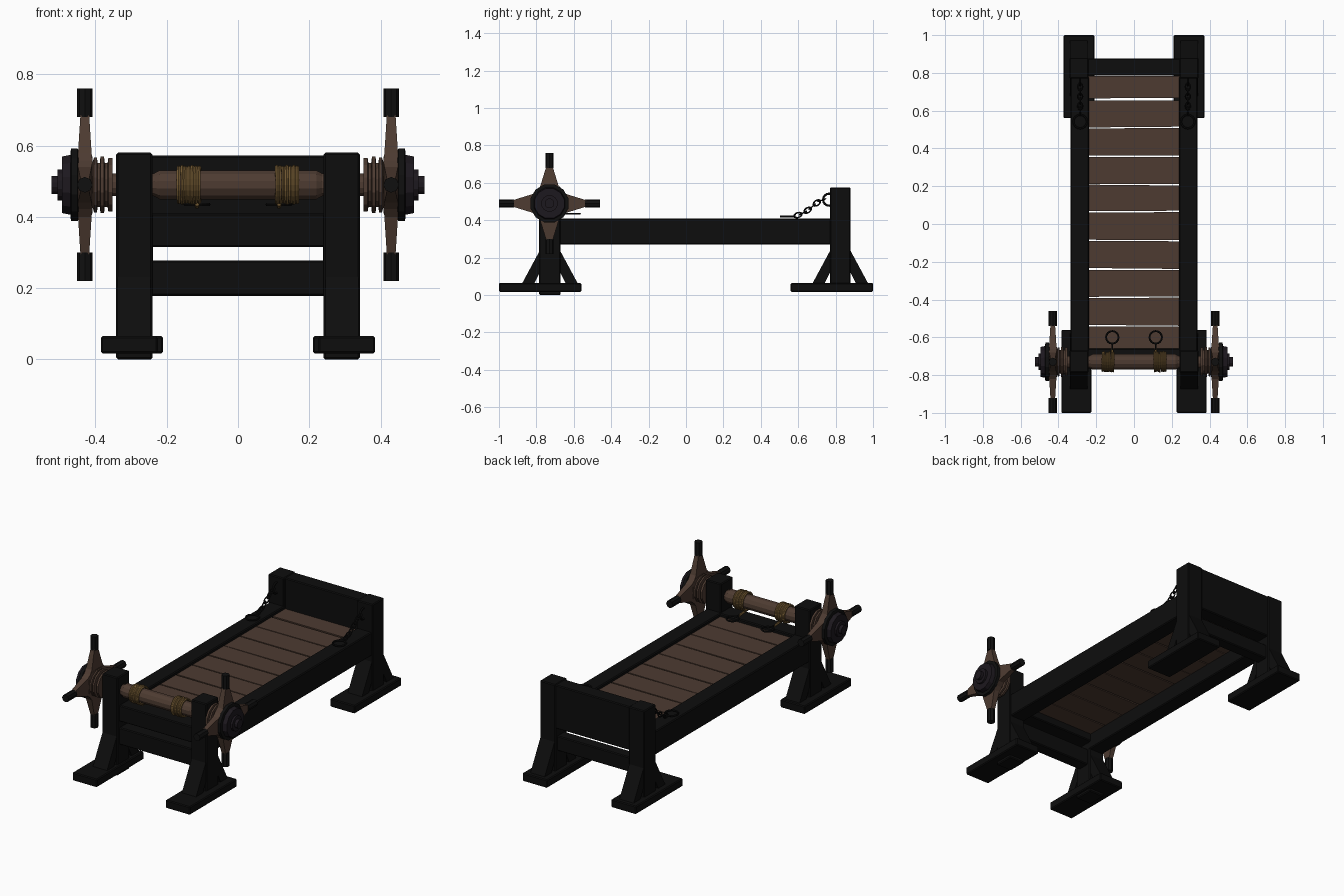
import bpy, bmesh, random
from math import pi, cos, sin
from mathutils import Vector, Matrix

if "Cube" in bpy.data.objects:
    bpy.data.objects.remove(bpy.data.objects["Cube"])

random.seed(4)


def material(name, rgb):
    m = bpy.data.materials.new(name)
    m.diffuse_color = (*rgb, 1)
    m.use_nodes = True
    m.node_tree.nodes["Principled BSDF"].inputs["Base Color"].default_value = m.diffuse_color
    return m


DARK = material("dark_wood", (0.004, 0.004, 0.004))
BROWN = material("brown_wood", (0.075, 0.044, 0.031))
ROPE = material("rope", (0.17, 0.10, 0.032))
IRON = material("iron", (0.012, 0.009, 0.013))
BLACK = material("black_iron", (0.005, 0.005, 0.005))


def finish(name, bm, mat, bevel=0):
    bmesh.ops.recalc_face_normals(bm, faces=bm.faces[:])
    me = bpy.data.meshes.new(name)
    bm.to_mesh(me)
    bm.free()
    ob = bpy.data.objects.new(name, me)
    bpy.context.collection.objects.link(ob)
    me.materials.append(mat)
    if bevel:
        b = ob.modifiers.new("bevel", "BEVEL")
        b.width = bevel
        b.segments = 1
    return ob


def loft(name, rings, mat, bevel=0, closed=False):
    """Skin a list of equal-length point rings."""
    bm = bmesh.new()
    vs = [[bm.verts.new(p) for p in r] for r in rings]
    n = len(vs[0])
    pairs = list(zip(vs, vs[1:])) + ([(vs[-1], vs[0])] if closed else [])
    for a, b in pairs:
        for i in range(n):
            j = (i + 1) % n
            bm.faces.new((a[i], a[j], b[j], b[i]))
    if not closed:
        bm.faces.new(vs[0])
        bm.faces.new(vs[-1])
    return finish(name, bm, mat, bevel)


def box(name, x, y, z, mat, bevel=0.005):
    return loft(name, [[(x[0], y[0], h), (x[1], y[0], h), (x[1], y[1], h), (x[0], y[1], h)] for h in z], mat, bevel)


def lathe(name, profile, mat, y, z, sides=12):
    """Turn (x, radius) pairs about an axis along x."""
    ang = [2 * pi * (i + 0.5) / sides for i in range(sides)]
    return loft(name, [[(x, y + r * cos(a), z + r * sin(a)) for a in ang] for x, r in profile], mat)


def torus(name, R, r, mat, matrix, stretch=1.0, n=16, k=6):
    rings = []
    for i in range(n):
        a = 2 * pi * i / n
        rings.append([matrix @ Vector((stretch * (R + r * cos(t)) * cos(a), (R + r * cos(t)) * sin(a), r * sin(t)))
                      for t in (2 * pi * j / k for j in range(k))])
    return loft(name, rings, mat, closed=True)


def rod(name, a, b, r, mat, sides=8):
    a, b = Vector(a), Vector(b)
    q = (b - a).to_track_quat('Z', 'Y')
    return loft(name, [[p + q @ Vector((r * cos(2 * pi * i / sides), r * sin(2 * pi * i / sides), 0))
                        for i in range(sides)] for p in (a, b)], mat)


def sx(s, a, b):
    return sorted((s * a, s * b))


AY, AZ = -0.73, 0.49   # roller axis
FACE_X = Matrix.Rotation(pi / 2, 4, 'Y')

for s, side in ((-1, "left"), (1, "right")):
    # posts, feet and rails
    box(f"front_post_{side}", sx(s, 0.24, 0.342), (-0.785, -0.67), (0, 0.58), DARK)
    box(f"back_post_{side}", sx(s, 0.24, 0.342), (0.77, 0.88), (0.02, 0.575), DARK)
    box(f"front_foot_{side}", sx(s, 0.225, 0.385), (-1.0, -0.56), (0.017, 0.065), DARK)
    box(f"back_foot_{side}", sx(s, 0.21, 0.372), (0.56, 1.0), (0.017, 0.065), DARK)
    box(f"side_rail_{side}", sx(s, 0.238, 0.335), (-0.68, 0.78), (0.27, 0.41), DARK)

    # diagonal braces on both sides of each post
    for end, yc in (("front", -0.7275), ("back", 0.825)):
        for d in (-1, 1):
            prof = [(0.15, 0.06), (0.045, 0.255), (0.045, 0.14), (0.085, 0.06)]
            loft(f"{end}_brace_{side}", [[(s * x, yc + d * u, z) for u, z in prof] for x in (0.245, 0.338)], DARK)

    # grooved spool and axle outside the post
    spool = [(0.33, 0.033), (0.352, 0.033), (0.352, 0.078), (0.364, 0.078), (0.366, 0.064), (0.374, 0.064),
             (0.376, 0.082), (0.386, 0.082), (0.388, 0.064), (0.394, 0.064), (0.396, 0.08), (0.404, 0.08),
             (0.41, 0.06), (0.45, 0.06)]
    lathe(f"spool_{side}", [(s * x, r) for x, r in spool], BROWN, AY, AZ)

    # hand wheel: four flared arms with dark grips
    for k in range(4):
        rot = Matrix.Translation((s * 0.43, AY, AZ)) @ Matrix.Rotation(k * pi / 2, 4, 'X')
        secs = [(0.0, 0.08, 0.022), (0.06, 0.075, 0.022), (0.09, 0.05, 0.019), (0.20, 0.016, 0.012)]
        loft(f"wheel_arm_{side}", [[rot @ Vector(p) for p in ((-h, -w, r), (h, -w, r), (h, w, r), (-h, w, r))]
                                   for r, w, h in secs], BROWN)
        rod(f"wheel_grip_{side}", rot @ Vector((0, 0, 0.19)), rot @ Vector((0, 0, 0.27)), 0.022, BLACK)

    # stepped hub
    lathe(f"hub_disc_{side}", [(s * 0.443, 0.085), (s * 0.45, 0.105), (s * 0.468, 0.105), (s * 0.47, 0.098)], BLACK, AY, AZ)
    lathe(f"hub_plate_{side}", [(s * 0.465, 0.088), (s * 0.494, 0.082), (s * 0.494, 0.045), (s * 0.506, 0.045),
                                (s * 0.506, 0.026), (s * 0.524, 0.026)], IRON, AY, AZ)

    # rope coils on the roller, tail and wrist ring
    for i in range(7):
        m = Matrix.Translation((s * (0.109 + 0.0095 * i), AY + random.uniform(-.002, .002), AZ)) \
            @ Matrix.Rotation(random.uniform(-.04, .04), 4, 'Z') @ FACE_X
        torus(f"rope_coil_{side}", 0.047 + random.uniform(0, .004), 0.006, ROPE, m, n=20)
    rod(f"rope_tail_{side}", (s * 0.115, -0.735, 0.437), (s * 0.115, -0.66, 0.43), 0.007, ROPE, 6)
    rod(f"ring_link_{side}", (s * 0.115, -0.67, 0.432), (s * 0.115, -0.632, 0.435), 0.005, BLACK, 6)
    torus(f"wrist_ring_{side}", 0.033, 0.005, BLACK, Matrix.Translation((s * 0.115, -0.60, 0.435)))

    # ankle chain from the back post
    torus(f"post_ring_{side}", 0.032, 0.006, BLACK, Matrix.Translation((s * 0.285, 0.765, 0.51)) @ FACE_X)
    pts = [(0.74, 0.512), (0.712, 0.502), (0.687, 0.483), (0.663, 0.462), (0.638, 0.445), (0.612, 0.432), (0.585, 0.423)]
    for i, (a, b) in enumerate(zip(pts, pts[1:])):
        d = Vector((0, b[0] - a[0], b[1] - a[1]))
        m = Matrix.Translation((s * 0.285, (a[0] + b[0]) / 2, (a[1] + b[1]) / 2)) \
            @ d.to_track_quat('X', 'Z').to_matrix().to_4x4() @ Matrix.Rotation(i % 2 * pi / 2, 4, 'X')
        torus(f"chain_link_{side}", 0.013, 0.004, BLACK, m, stretch=1.55, n=12)
    torus(f"ankle_ring_{side}", 0.036, 0.005, BLACK, Matrix.Translation((s * 0.285, 0.542, 0.42)))

# roller
lathe("roller", [(-0.25, 0.033), (-0.236, 0.033), (-0.22, 0.042), (0.22, 0.042), (0.236, 0.033), (0.25, 0.033)],
      BROWN, AY, AZ)

# end boards and stretchers
box("headboard", (-0.245, 0.245), (0.785, 0.875), (0.315, 0.572), DARK)
box("back_stretcher", (-0.245, 0.245), (0.79, 0.86), (0.178, 0.265), DARK)
box("front_board", (-0.245, 0.245), (-0.765, -0.66), (0.315, 0.41), DARK)
box("front_stretcher", (-0.245, 0.245), (-0.765, -0.69), (0.178, 0.278), DARK)

# bed planks with slightly uneven gaps
cuts = [-0.67, -0.54, -0.388, -0.24, -0.088, 0.066, 0.21, 0.36, 0.51, 0.66, 0.785]
for a, b in zip(cuts, cuts[1:]):
    j = [random.uniform(0.001, 0.007) for _ in range(4)]
    outline = [(-0.24, a + j[0]), (0.24, a + j[1]), (0.24, b - j[2]), (-0.24, b - j[3])]
    loft("bed_plank", [[(x, y, z) for x, y in outline] for z in (0.36, 0.392)], BROWN)
